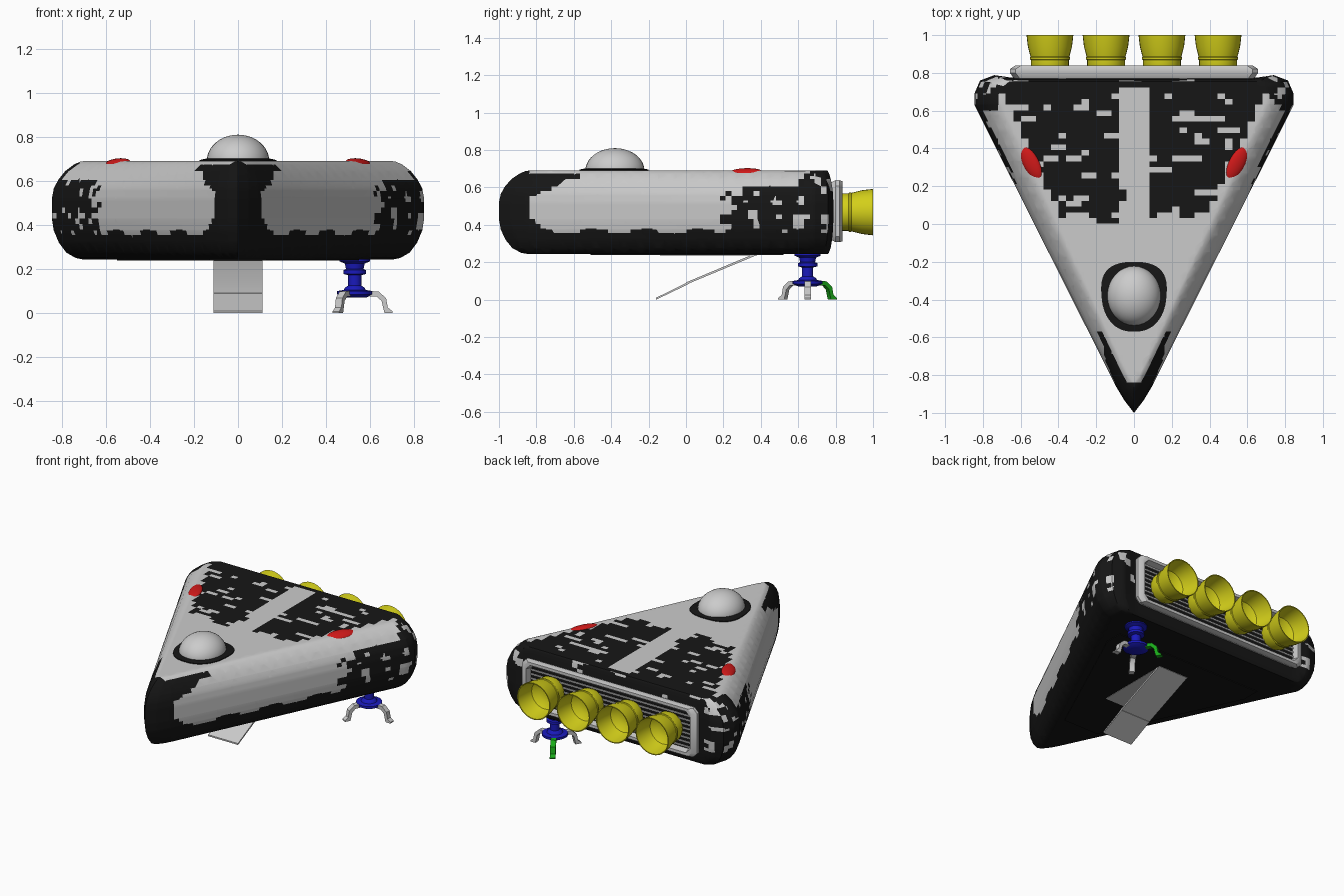
import bpy, bmesh, math
from mathutils import Vector, Matrix, noise

if "Cube" in bpy.data.objects:
    bpy.data.objects.remove(bpy.data.objects["Cube"])

def mat(name, rgb):
    m = bpy.data.materials.new(name)
    m.diffuse_color = (*rgb, 1)
    m.use_nodes = True
    m.node_tree.nodes["Principled BSDF"].inputs["Base Color"].default_value = m.diffuse_color
    return m

GREY = mat("grey", (0.6, 0.6, 0.6))
BLACK = mat("black", (0.008, 0.008, 0.008))
YELLOW = mat("yellow", (0.65, 0.62, 0.01))
RED = mat("red", (0.65, 0.01, 0.01))
BLUE = mat("blue", (0.01, 0.01, 0.5))
GREEN = mat("green", (0.01, 0.4, 0.01))

def finish(bm, name, mats, angle=35):
    bmesh.ops.recalc_face_normals(bm, faces=bm.faces)
    me = bpy.data.meshes.new(name)
    bm.to_mesh(me)
    bm.free()
    for m in mats:
        me.materials.append(m)
    ob = bpy.data.objects.new(name, me)
    bpy.context.collection.objects.link(ob)
    bpy.ops.object.select_all(action='DESELECT')
    ob.select_set(True)
    bpy.context.view_layer.objects.active = ob
    bpy.ops.object.shade_smooth_by_angle(angle=math.radians(angle))
    return ob

def loft(bm, rings, cap=True, closed=False):
    vs = [[bm.verts.new(p) for p in r] for r in rings]
    pairs = list(zip(vs, vs[1:])) + ([(vs[-1], vs[0])] if closed else [])
    n = len(vs[0])
    for a, b in pairs:
        for i in range(n):
            j = (i + 1) % n
            bm.faces.new((a[i], a[j], b[j], b[i]))
    if cap and not closed:
        bm.faces.new(vs[0])
        bm.faces.new(vs[-1])

def lathe(name, profile, m, loc, matrix=Matrix(), seg=32, cap=True):
    # profile of (radius, height) turned about local z
    bm = bmesh.new()
    loft(bm, [[(r * math.cos(2 * math.pi * i / seg), r * math.sin(2 * math.pi * i / seg), h)
               for i in range(seg)] for r, h in profile], cap)
    bm.transform(Matrix.Translation(loc) @ matrix)
    return finish(bm, name, [m])

def prism(name, pts, axis, lo, hi, m, matrix=Matrix()):
    # 2D polygon extruded along x, y or z
    bm = bmesh.new()
    put = {'x': lambda p, t: (t, *p), 'y': lambda p, t: (p[0], t, p[1]), 'z': lambda p, t: (*p, t)}[axis]
    loft(bm, [[put(p, t) for p in pts] for t in (lo, hi)])
    bm.transform(matrix)
    return finish(bm, name, [m])

def ball(name, m, loc, scale, rot=Matrix()):
    bm = bmesh.new()
    bmesh.ops.create_uvsphere(bm, u_segments=32, v_segments=20, radius=1)
    bm.transform(Matrix.Translation(loc) @ rot @ Matrix.Diagonal((*scale, 1)))
    return finish(bm, name, [m], 60)

# hull: rounded arrowhead lofted from a wide middle outline to inset top and bottom
MID = [(0, -1), (.05, -.935), (.095, -.86), (.825, .59), (.845, .63), (.845, .69), (.815, .76), (.74, .788), (.65, .775)]
TOP = [(0, -.84), (.03, -.80), (.055, -.75), (.685, .61), (.7, .64), (.7, .68), (.69, .73), (.66, .755), (.6, .755)]
SECTION = [(1, .243), (.75, .25), (.45, .275), (.22, .32), (.06, .375), (0, .43), (0, .52),
           (.06, .565), (.2, .605), (.42, .645), (.7, .675), (.88, .687), (1, .69)]
rings = []
for f, z in SECTION:
    half = [(a[0] + (b[0] - a[0]) * f, a[1] + (b[1] - a[1]) * f, z) for a, b in zip(MID, TOP)]
    rings.append(half + [(-x, y, z) for x, y, z in reversed(half[1:])])
bm = bmesh.new()
loft(bm, rings)
bmesh.ops.recalc_face_normals(bm, faces=bm.faces)

def cut(axis, t):
    v = Vector((0, 0, 0))
    v[axis] = 1
    bmesh.ops.bisect_plane(bm, geom=bm.verts[:] + bm.edges[:] + bm.faces[:], plane_co=v * t, plane_no=v)

for i in range(-20, 21):
    cut(0, i * .04 + .001)
for i in range(-32, 26):
    cut(1, i * .03 + .002)
for i in range(12):
    cut(2, .3301 + i * .025)

# hull paint: worn black over grey
def is_black(c, n):
    x, y, z = abs(c.x), c.y, c.z
    wear = noise.noise(Vector((c.x * 9, y * 22, z * 22)))
    if n.z > .97:
        edge = .05 + (y + .75) * .464
        if y > .7:
            return x > .07 or y > .735
        return y > .05 + .1 * wear and x > .075 + .03 * wear and x < edge - .03 and wear < .32
    if z < .365 + .015 * math.sin(y * 22):
        return True
    if n.y > .7:
        return wear < .3
    if y > .6:
        return wear < .2
    if y < -.84 or (z > .55 and z < .672 and y < -.82 + (z - .55) * 2.2):
        return True
    if z < .45 and y < -.84 + (.45 - z) * 1.2:
        return True
    return z < .61 and y > .2 + (z - .36) * .35 + .12 * wear and wear < .35

for f in bm.faces:
    f.material_index = int(is_black(f.calc_center_median(), f.normal))
finish(bm, "hull", [GREY, BLACK])

# belly plate and hatch
prism("belly_plate", [(-.13, -.51), (.13, -.51), (.55, .4), (.55, .52), (-.55, .52), (-.55, .4)], 'z', .238, .25, BLACK)
prism("hatch_opening", [(-.11, -.14), (.11, -.14), (.11, .38), (-.11, .38)], 'z', .236, .245, GREY)

# boarding ramp in two leaves
prism("ramp_upper", [(.0, .08), (.0, .092), (.36, .243), (.39, .243)], 'x', -.112, .112, GREY)
prism("ramp_lower", [(-.16, .0), (-.16, .01), (.015, .096), (.015, .084)], 'x', -.112, .112, GREY)

# cockpit dome with its dark collar
def collar(sx, sy, z):
    pts = []
    for i in range(40):
        a = 2 * math.pi * i / 40
        c, s = math.cos(a), math.sin(a)
        w = 1 + .14 * s
        pts.append((sx * w * math.copysign(abs(c) ** .8, c), -.385 + sy * math.copysign(abs(s) ** .8, s), z))
    return pts
bm = bmesh.new()
loft(bm, [collar(.172, .185, .68), collar(.172, .185, .695), collar(.14, .155, .702)])
finish(bm, "dome_collar", [BLACK])
ball("cockpit_dome", GREY, (0, -.38, .69), (.142, .158, .12))

# red side lights
for s in (-1, 1):
    rot = Matrix.Rotation(-s * math.radians(27), 4, 'Z') @ Matrix.Rotation(s * math.radians(14), 4, 'Y')
    ball("side_light", RED, (s * .545, .322, .681), (.043, .097, .02), rot)

# rear frame: chamfered rectangle rim
def frame(w, h, y):
    c = .03
    q = [(w, h - c), (w - c, h), (-w + c, h), (-w, h - c), (-w, -h + c), (-w + c, -h), (w - c, -h), (w, -h + c)]
    return [(x, y, .473 + z) for x, z in q]
bm = bmesh.new()
loft(bm, [frame(.635, .15, .77), frame(.657, .166, .8), frame(.657, .166, .82), frame(.63, .16, .838),
          frame(.615, .14, .838), frame(.605, .13, .79)], closed=True)
finish(bm, "rear_frame", [GREY])

# rear grille: dark back plate with grey slats
prism("grille_plate", [(-.615, .335), (.615, .335), (.615, .611), (-.615, .611)], 'y', .77, .795, BLACK)
for i in range(9):
    z = .35 + i * .03
    prism("grille_slat", [(-.61, z), (.61, z), (.61, z + .01), (-.61, z + .01)], 'y', .78, .802, GREY)

# engine nozzles pointing backwards
NOZZLE = [(.085, .79), (.1, .82), (.1, .868), (.106, .872), (.106, .882), (.103, .886), (.117, .94), (.124, 1.0),
          (.118, 1.0), (.11, .94), (.095, .885), (.06, .86), (.02, .855)]
for x in (-.445, -.148, .148, .445):
    lathe("engine_nozzle", NOZZLE, YELLOW, (x, 0, .468), Matrix.Rotation(-math.pi / 2, 4, 'X'))

# landing leg with three toes
LEG = [(.07, .25), (.07, .235), (.045, .225), (.04, .2), (.052, .195), (.052, .178), (.03, .172), (.03, .125),
       (.045, .115), (.05, .105), (.08, .1), (.08, .085), (.055, .072), (.03, .07)]
lathe("landing_leg", LEG, BLUE, (.53, .65, 0), seg=24)
TOE = [(.05, .08), (.07, .1), (.108, .098), (.142, .068), (.15, .025), (.172, .008), (.172, 0), (.135, 0),
       (.13, .02), (.122, .055), (.1, .075), (.07, .076)]
for k, m in enumerate((GREY, GREEN, GREY)):
    place = Matrix.Translation((.53, .65, 0)) @ Matrix.Rotation(k * 2 * math.pi / 3, 4, 'Z')
    prism("leg_toe", TOE, 'y', -.017, .017, m, place)
